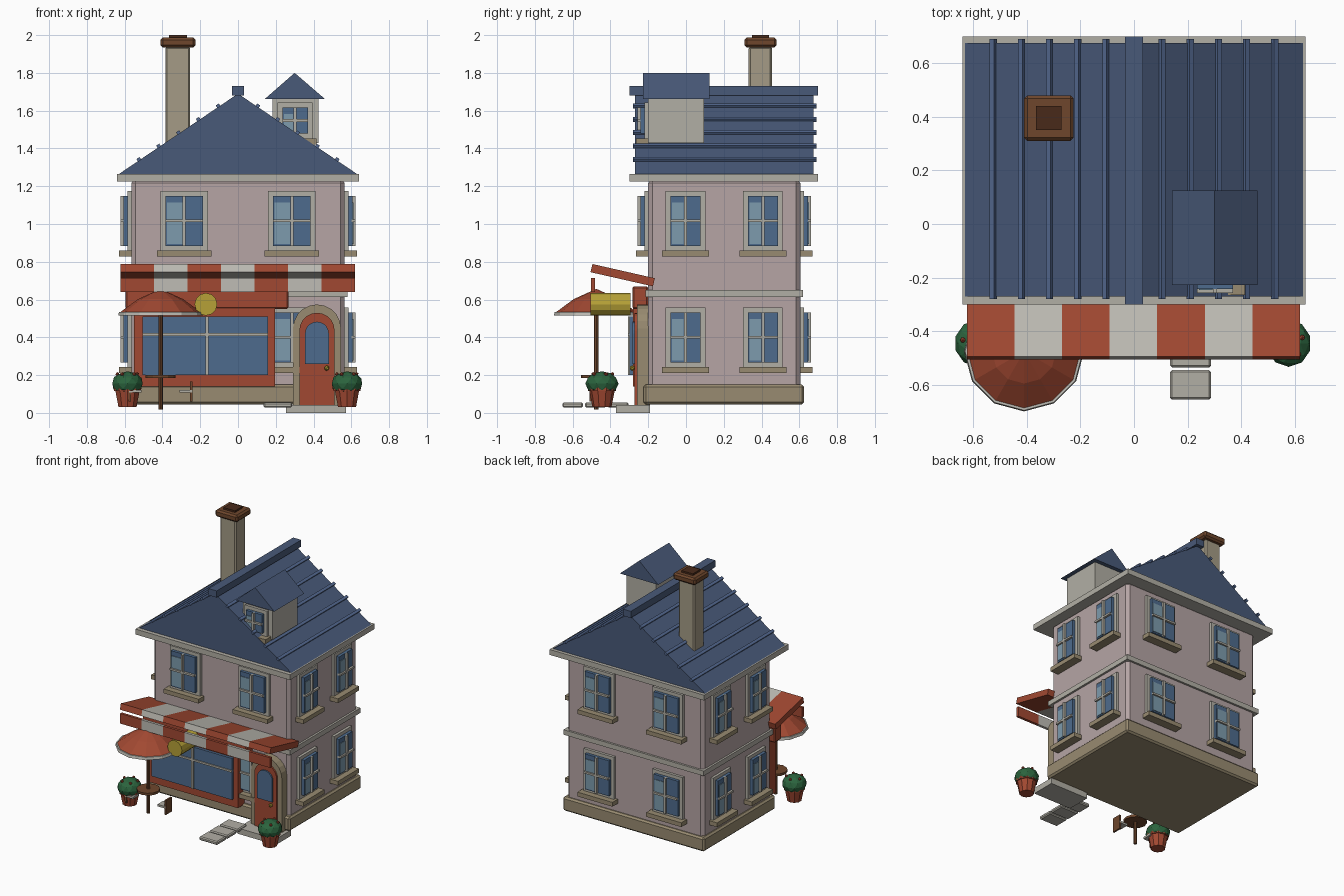
import bpy, bmesh, math
from mathutils import Matrix, Vector

if "Cube" in bpy.data.objects:
    bpy.data.objects.remove(bpy.data.objects["Cube"])


def material(name, code):
    m = bpy.data.materials.new(name)
    rgb = [(int(code[i:i + 2], 16) / 255) ** 2.2 for i in (0, 2, 4)]
    m.diffuse_color = (*rgb, 1)
    m.use_nodes = True
    m.node_tree.nodes["Principled BSDF"].inputs["Base Color"].default_value = m.diffuse_color
    return m


COLOURS = dict(wall="B4A3A3", trim="B0ADA3", stone="978A70", roof="4A5A78", batten="54688E",
               red="A04A35", cream="BDBBB3", glass="4F6B8C", shine="7C9AAC", wood="6E4830",
               dark="4A2E20", yellow="B5A03A", green="2F6440", brick="A39A85")
M = {k: material(k, v) for k, v in COLOURS.items()}


def finish(name, bm, mat, bevel=0, matrix=None):
    bmesh.ops.recalc_face_normals(bm, faces=bm.faces)
    me = bpy.data.meshes.new(name)
    bm.to_mesh(me)
    bm.free()
    me.materials.append(M[mat])
    ob = bpy.data.objects.new(name, me)
    bpy.context.collection.objects.link(ob)
    if matrix:
        ob.matrix_world = matrix
    if bevel:
        b = ob.modifiers.new("bevel", 'BEVEL')
        b.width, b.segments = bevel, 1
    return ob


def box(name, x, y, z, mat, bevel=0, matrix=None):
    bm = bmesh.new()
    bmesh.ops.create_cube(bm, size=1)
    for v in bm.verts:
        v.co = Vector([(r[0] + r[1]) / 2 + c * (r[1] - r[0]) for r, c in zip((x, y, z), v.co)])
    return finish(name, bm, mat, bevel, matrix)


def prism(name, pts, axis, a, b, mat):
    """Extrude a 2D profile along x or y between a and b."""
    bm = bmesh.new()
    place = (lambda p, t: (t, p[0], p[1])) if axis == 'x' else (lambda p, t: (p[0], t, p[1]))
    face = bm.faces.new([bm.verts.new(place(p, a)) for p in pts])
    ext = bmesh.ops.extrude_face_region(bm, geom=[face])
    shift = Vector((b - a, 0, 0) if axis == 'x' else (0, b - a, 0))
    bmesh.ops.translate(bm, vec=shift, verts=[e for e in ext['geom'] if isinstance(e, bmesh.types.BMVert)])
    return finish(name, bm, mat)


def cone(name, loc, r1, r2, depth, mat, n=12, rot=None):
    """Cylinder or cone whose base sits at loc."""
    bm = bmesh.new()
    bmesh.ops.create_cone(bm, cap_ends=True, segments=n, radius1=r1, radius2=r2, depth=depth,
                          matrix=Matrix.Translation((0, 0, depth / 2)))
    return finish(name, bm, mat, 0, Matrix.Translation(loc) @ (rot or Matrix()))


def ball(name, loc, size, mat, sub=1):
    bm = bmesh.new()
    bmesh.ops.create_icosphere(bm, subdivisions=sub, radius=1)
    bmesh.ops.scale(bm, vec=size, verts=bm.verts)
    return finish(name, bm, mat, 0, Matrix.Translation(loc))


def window(name, loc, angle, w, h):
    """Layered window on a wall; loc is its centre on the wall, outside is local -y."""
    m = Matrix.Translation(loc) @ Matrix.Rotation(angle, 4, 'Z')
    a, b = w / 2, h / 2
    g, k = a - 0.025, b - 0.025
    box(name + "_frame", (-a, a), (-0.02, 0.005), (-b, b), "trim", 0, m)
    box(name + "_glass", (-g, g), (-0.042, -0.015), (-k, k), "glass", 0, m)
    box(name + "_shine", (-g + 0.008, -0.01), (-0.046, -0.04), (-k + 0.01, k - 0.035), "shine", 0, m)
    box(name + "_mullion", (-0.008, 0.008), (-0.058, -0.03), (-k, k), "trim", 0, m)
    box(name + "_crossbar", (-g, g), (-0.058, -0.03), (-0.007, 0.007), "trim", 0, m)
    box(name + "_sill", (-a - 0.02, a + 0.02), (-0.065, 0.005), (-b - 0.032, -b), "stone", 0, m)


# house body
box("base", (-0.585, 0.585), (-0.225, 0.625), (0.045, 0.15), "stone", 0.012)
box("walls", (-0.565, 0.565), (-0.2, 0.605), (0.1, 1.24), "wall", 0.022)
box("floor_band", (-0.58, 0.58), (-0.215, 0.62), (0.613, 0.65), "trim")
box("eave_trim", (-0.64, 0.64), (-0.3, 0.7), (1.225, 1.265), "trim")

# main roof with battens and ridge
prism("roof", [(-0.63, 1.265), (0.63, 1.265), (0, 1.69)], 'y', -0.27, 0.675, "roof")
box("ridge_cap", (-0.033, 0.033), (-0.3, 0.7), (1.68, 1.73), "roof")
for s in (-1, 1):
    for i in range(1, 6):
        x = 0.105 * i
        z = 1.69 - 0.425 * x / 0.63
        m = Matrix.Translation((s * x, 0, z + 0.006)) @ Matrix.Rotation(s * math.atan(0.425 / 0.63), 4, 'Y')
        box("roof_batten", (-0.01, 0.01), (-0.28, 0.69), (-0.009, 0.009), "batten", 0, m)

# windows on all four sides
for z in (0.4, 1.017):
    for x in (-0.285, 0.285):
        window("front_window", (x, -0.2, z), 0, 0.25, 0.315)
        window("back_window", (x, 0.605, z), math.pi, 0.25, 0.315)
    for y in (-0.003, 0.407):
        window("right_window", (0.565, y, z), math.pi / 2, 0.21, 0.315)
        window("left_window", (-0.565, y, z), -math.pi / 2, 0.21, 0.315)

# dormer
box("dormer_body", (0.183, 0.425), (-0.2, 0.095), (1.43, 1.665), "trim")
prism("dormer_roof", [(0.142, 1.662), (0.46, 1.662), (0.3, 1.8)], 'y', -0.228, 0.125, "roof")
window("dormer_window", (0.302, -0.2, 1.548), 0, 0.185, 0.19)

# chimney
box("chimney_shaft", (-0.385, -0.253), (0.332, 0.455), (1.35, 1.94), "brick", 0.01)
box("chimney_cap", (-0.41, -0.225), (0.31, 0.48), (1.935, 1.987), "wood", 0.012)
box("chimney_flue", (-0.365, -0.27), (0.35, 0.44), (1.98, 2.0), "dark")

# shop front
box("shop_panel", (-0.55, 0.195), (-0.28, -0.19), (0.14, 0.56), "red")
box("shop_glass", (-0.505, 0.16), (-0.3, -0.27), (0.2, 0.51), "glass")
box("shop_mullion", (-0.172, -0.156), (-0.308, -0.28), (0.2, 0.51), "trim")
box("shop_crossbar", (-0.505, 0.16), (-0.308, -0.28), (0.408, 0.422), "trim")
box("sign_board", (-0.595, 0.267), (-0.283, -0.2), (0.55, 0.67), "red", 0.008)
cone("round_sign", (-0.17, -0.295, 0.575), 0.06, 0.06, 0.21, "yellow", 12, Matrix.Rotation(math.pi / 2, 4, 'X'))

# striped awning
STRIPE = 1.242 / 7
for i in range(7):
    x0, col = -0.623 + i * STRIPE, ("red", "cream")[i % 2]
    prism("awning_stripe", [(-0.495, 0.788), (-0.506, 0.745), (-0.175, 0.67), (-0.165, 0.713)],
          'x', x0, x0 + STRIPE, col)
    box("awning_valance", (x0, x0 + STRIPE), (-0.503, -0.483), (0.64, 0.715), col)


def arch(x, r, z0, spring):
    """Round-topped door profile."""
    top = [(x + r * math.cos(t * math.pi / 10), spring + r * math.sin(t * math.pi / 10)) for t in range(11)]
    return [(x - r, z0), (x + r, z0)] + top


# arched door, step and path
prism("door_surround", arch(0.418, 0.127, 0.04, 0.447), 'y', -0.26, -0.19, "stone")
prism("door", arch(0.418, 0.093, 0.04, 0.437), 'y', -0.272, -0.22, "red")
prism("door_glass", arch(0.418, 0.063, 0.26, 0.42), 'y', -0.282, -0.25, "glass")
ball("door_knob", (0.47, -0.285, 0.237), (0.015, 0.015, 0.015), "yellow")
box("door_step", (0.255, 0.572), (-0.37, -0.19), (0, 0.043), "trim")
for i in range(3):
    y = -0.6 + 0.12 * i
    box("path_slab", (0.135, 0.287), (y - 0.055, y + 0.055), (0.028, 0.055), "trim", 0.007)

# parasol: spun canopy, rim, pole and table
UX, UY = -0.41, -0.475
cone("canopy_lower", (UX, UY, 0.532), 0.215, 0.12, 0.07, "red")
cone("canopy_upper", (UX, UY, 0.602), 0.12, 0.004, 0.053, "red")
cone("canopy_rim", (UX, UY, 0.515), 0.224, 0.22, 0.02, "cream")
cone("parasol_pole", (UX, UY, 0.018), 0.012, 0.012, 0.6, "wood", 8)
cone("table_top", (UX, UY, 0.184), 0.08, 0.08, 0.017, "wood")

# two small chairs
for s in (-1, 1):
    xs = sorted((UX + s * 0.1, UX + s * 0.168))
    xb = sorted((UX + s * 0.157, UX + s * 0.17))
    box("chair_seat", xs, (UY - 0.035, UY + 0.035), (0.107, 0.122), "trim")
    box("chair_back", xb, (UY - 0.035, UY + 0.035), (0.06, 0.167), "wood")

# potted plants with flowers
for px in (-0.585, 0.577):
    cone("pot", (px, -0.445, 0.03), 0.05, 0.068, 0.09, "red", 10)
    cone("pot_rim", (px, -0.445, 0.115), 0.074, 0.076, 0.025, "red", 10)
    ball("bush", (px, -0.445, 0.155), (0.084, 0.088, 0.065), "green", 2)
    for k in range(5):
        a = k * math.tau / 5 + 0.4
        ball("flower", (px + 0.055 * math.cos(a), -0.445 + 0.055 * math.sin(a), 0.205),
             (0.011, 0.011, 0.011), "red")
